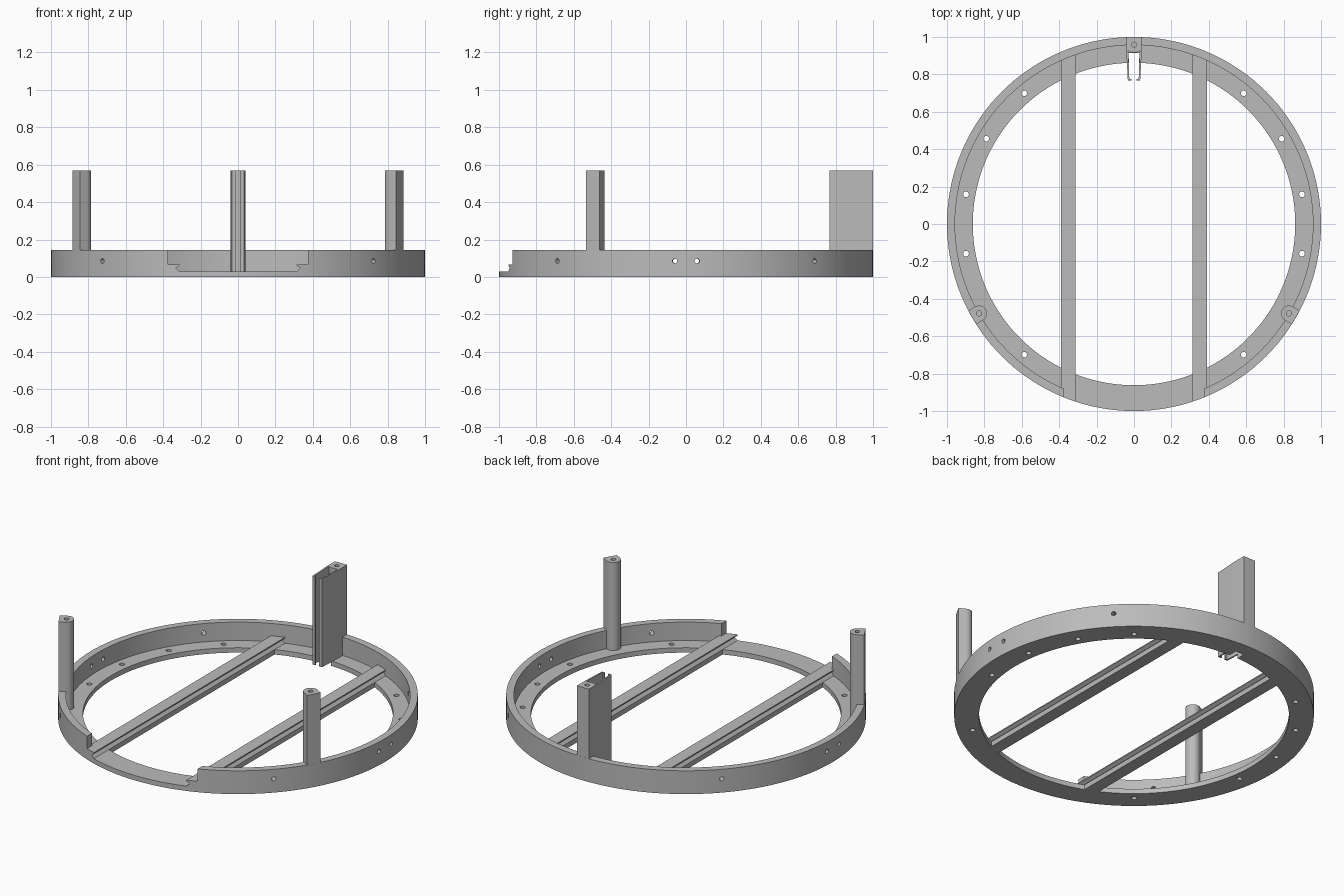
import bpy, bmesh, math
from mathutils import Vector, Matrix

cube = bpy.data.objects.get("Cube")
if cube:
    bpy.data.objects.remove(cube, do_unlink=True)

SEGS = 144
FLOOR, WALL_TOP, POST_TOP, RAIL_TOP = 0.03, 0.143, 0.57, 0.067
WALL_IN, FLOOR_IN = 0.957, 0.862

grey = bpy.data.materials.new("matte grey")
grey.use_nodes = True
colour = (0.5, 0.5, 0.5, 1)
grey.diffuse_color = colour
grey.node_tree.nodes["Principled BSDF"].inputs["Base Color"].default_value = colour


def make(name, bm):
    bmesh.ops.recalc_face_normals(bm, faces=bm.faces)
    mesh = bpy.data.meshes.new(name)
    bm.to_mesh(mesh)
    bm.free()
    mesh.materials.append(grey)
    obj = bpy.data.objects.new(name, mesh)
    bpy.context.collection.objects.link(obj)
    return obj


def prism(name, points, vector):
    """Extrude a closed outline along a vector."""
    bm = bmesh.new()
    face = bm.faces.new([bm.verts.new(p) for p in points])
    new = bmesh.ops.extrude_face_region(bm, geom=[face])["geom"]
    bmesh.ops.translate(bm, vec=vector, verts=[v for v in new if isinstance(v, bmesh.types.BMVert)])
    return make(name, bm)


def add_cylinder(bm, centre, radius, depth, segs=20, direction=(0, 0, 1)):
    turn = Vector((0, 0, 1)).rotation_difference(Vector(direction)).to_matrix().to_4x4()
    bmesh.ops.create_cone(bm, cap_ends=True, segments=segs, radius1=radius, radius2=radius,
                          depth=depth, matrix=Matrix.Translation(centre) @ turn)


def cylinder(name, centre, radius, depth, segs=20):
    bm = bmesh.new()
    add_cylinder(bm, centre, radius, depth, segs)
    return make(name, bm)


def cut(obj, cutter, operation='DIFFERENCE'):
    """Apply a boolean and discard the helper."""
    cutter.hide_render = True
    mod = obj.modifiers.new("cut", 'BOOLEAN')
    mod.operation, mod.solver, mod.object = operation, 'EXACT', cutter
    graph = bpy.context.evaluated_depsgraph_get()
    mesh = bpy.data.meshes.new_from_object(obj.evaluated_get(graph))
    obj.modifiers.clear()
    obj.data = mesh
    bpy.data.objects.remove(cutter, do_unlink=True)


def clip_to_ring(obj):
    cut(obj, cylinder("clip_helper", (0, 0, 0.5), 0.9995, 2, SEGS), 'INTERSECT')


def polar(radius, degrees, z=0.0):
    a = math.radians(degrees)
    return Vector((radius * math.cos(a), radius * math.sin(a), z))


def mirrored(half):
    return half + [(-x, y) for x, y in reversed(half)]


# Ring: L-shaped section swept round the axis
section = [(FLOOR_IN, 0), (1, 0), (1, WALL_TOP), (WALL_IN, WALL_TOP), (WALL_IN, FLOOR), (FLOOR_IN, FLOOR)]
bm = bmesh.new()
loops = [[bm.verts.new(polar(r, 360 * i / SEGS, z)) for r, z in section] for i in range(SEGS)]
for i, a in enumerate(loops):
    b = loops[(i + 1) % SEGS]
    for j in range(len(section)):
        k = (j + 1) % len(section)
        bm.faces.new((a[j], b[j], b[k], a[k]))
ring = make("ring", bm)

# Dovetailed front opening in the wall
half = [(0.315, FLOOR), (0.332, 0.048), (0.315, RAIL_TOP), (0.375, RAIL_TOP), (0.375, 0.3)]
cut(ring, prism("opening_helper", [(x, -1.2, z) for x, z in mirrored(half)], (0, 0.7, 0)))

# Slot in the floor between the arms of the back channel
half = [(0.025, 0.78), (0.029, 0.915)]
cut(ring, prism("slot_helper", [(x, y, -0.1) for x, y in mirrored(half)], (0, 0, 0.2)))

# Screw holes through floor and wall
bm = bmesh.new()
for angle in (50, 30, 10, -10, -50):
    for a in (angle, 180 - angle):
        add_cylinder(bm, polar(0.912, a), 0.015, 0.2)
for angle in (43.5, 3.4, -3.4, -43.5):
    for a in (angle, 180 - angle):
        add_cylinder(bm, polar(0.98, a, 0.085), 0.013, 0.12, direction=polar(1, a))
cut(ring, make("hole_helper", bm))

# Two parallel rails with V grooves on both sides
rail_half = [(0.038, 0), (0.038, FLOOR), (0.02, 0.048), (0.038, 0.06), (0.038, RAIL_TOP)]
parts = [ring]
for side, label in ((1, "left"), (-1, "right")):
    rail = prism(label + "_rail", [(x + side * 0.352, -1.1, z) for x, z in mirrored(rail_half)], (0, 2.05, 0))
    clip_to_ring(rail)
    parts.append(rail)

# Front posts: rounded inside, flush with the ring outside
for angle, label in ((-30, "left"), (-150, "right")):
    centre = polar(0.956, angle, 0.01)
    outline = [centre + polar(0.042, angle + 90 + 180 * i / 16) for i in range(17)]
    outline += [outline[-1] + polar(0.1, angle), outline[0] + polar(0.1, angle)]
    post = prism(label + "_post", outline, (0, 0, POST_TOP - 0.01))
    clip_to_ring(post)
    cut(post, cylinder("bore_helper", (centre.x, centre.y, POST_TOP), 0.014, 0.2))
    parts.append(post)

# Back channel: solid spine with two thin lipped arms
half = [(0.041, 1.05), (0.041, 0.92), (0.033, 0.767), (0.013, 0.767), (0.013, 0.776),
        (0.025, 0.776), (0.031, 0.925), (0.015, 0.918)]
channel = prism("back_channel", [(x, y, 0.028) for x, y in mirrored(half)], (0, 0, POST_TOP - 0.028))
clip_to_ring(channel)
cut(channel, cylinder("bore_helper", (0, 0.958, POST_TOP), 0.014, 0.2))
parts.append(channel)

# Smooth the curved faces, keep edges crisp
bpy.ops.object.select_all(action='DESELECT')
for obj in parts:
    obj.select_set(True)
bpy.context.view_layer.objects.active = ring
bpy.ops.object.shade_smooth_by_angle(angle=math.radians(30))
